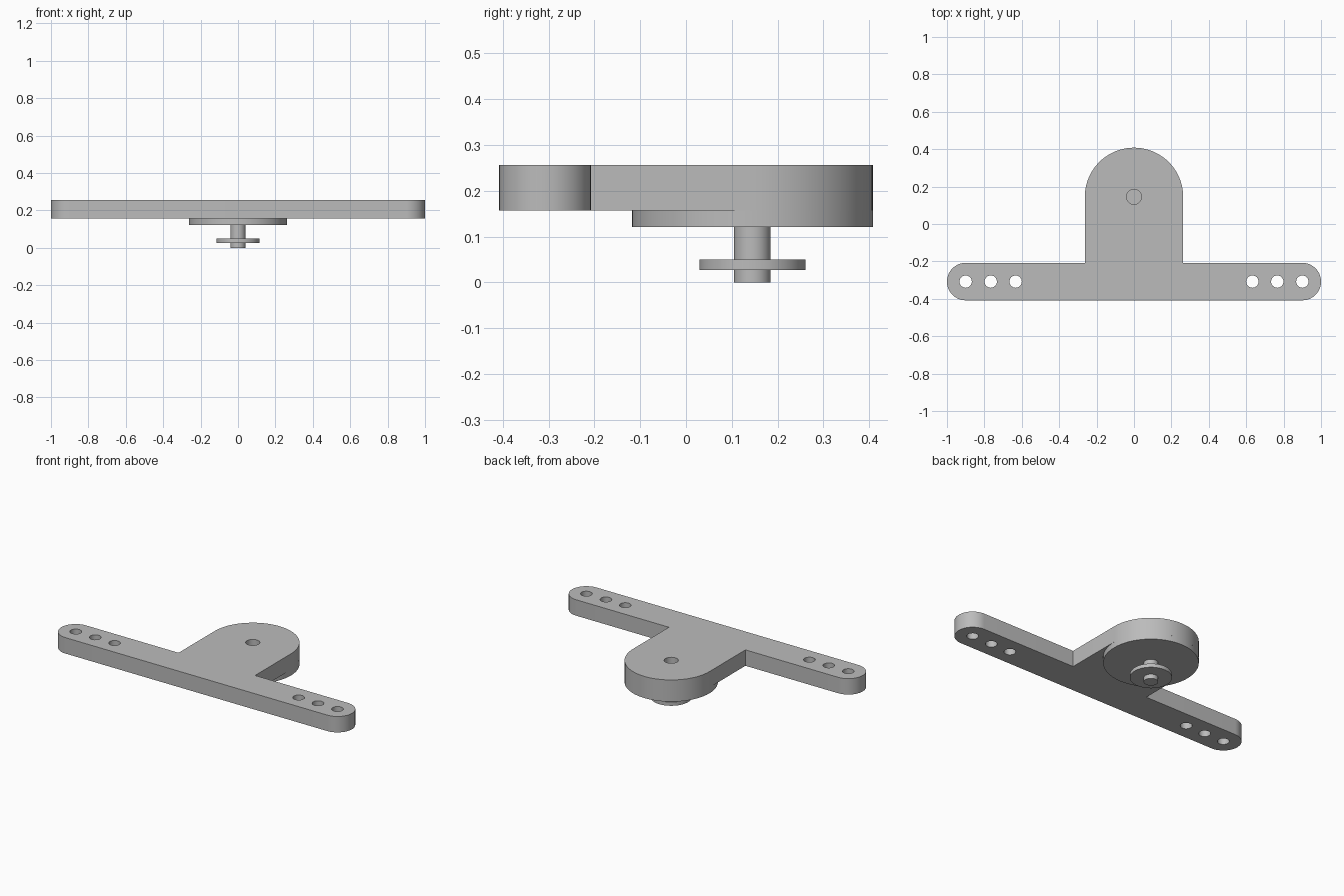
import bpy, bmesh
from math import cos, sin, pi, radians

cube = bpy.data.objects.get("Cube")
if cube:
    bpy.data.objects.remove(cube, do_unlink=True)

# Shared dimensions
HUB_Y, HUB_R = 0.145, 0.263
BAR_Y, BAR_R, BAR_X = -0.308, 0.1, 0.9
PLATE_LOW, PLATE_TOP = 0.157, 0.256
BOSS_LOW, SHAFT_R = 0.121, 0.04

metal = bpy.data.materials.new("plain_grey")
metal.use_nodes = True
grey = (0.5, 0.5, 0.5, 1)
metal.diffuse_color = grey
metal.node_tree.nodes["Principled BSDF"].inputs["Base Color"].default_value = grey


def arc(cx, cy, r, start, end, steps):
    """Points along an arc, angles in degrees."""
    angles = [radians(start + (end - start) * i / steps) for i in range(steps + 1)]
    return [(cx + r * cos(a), cy + r * sin(a)) for a in angles]


def finish(obj):
    obj.data.materials.clear()
    obj.data.materials.append(metal)
    bpy.ops.object.select_all(action="DESELECT")
    obj.select_set(True)
    bpy.context.view_layer.objects.active = obj
    bpy.ops.object.shade_smooth_by_angle(angle=radians(30))


def extrude_loops(name, loops, low, high):
    """Solid plate from an outline loop and its hole loops."""
    curve = bpy.data.curves.new(name + "_outline", "CURVE")
    curve.dimensions = "2D"
    curve.fill_mode = "BOTH"
    curve.extrude = (high - low) / 2
    for loop in loops:
        spline = curve.splines.new("POLY")
        spline.points.add(len(loop) - 1)
        for point, (x, y) in zip(spline.points, loop):
            point.co = (x, y, 0, 1)
        spline.use_cyclic_u = True
    temp = bpy.data.objects.new(name + "_outline", curve)
    bpy.context.collection.objects.link(temp)
    graph = bpy.context.evaluated_depsgraph_get()
    mesh = bpy.data.meshes.new_from_object(temp.evaluated_get(graph))
    bpy.data.objects.remove(temp, do_unlink=True)
    bm = bmesh.new()
    bm.from_mesh(mesh)
    bmesh.ops.remove_doubles(bm, verts=bm.verts, dist=0.0001)
    bmesh.ops.recalc_face_normals(bm, faces=bm.faces)
    bmesh.ops.translate(bm, verts=bm.verts, vec=(0, 0, (low + high) / 2))
    bm.to_mesh(mesh)
    bm.free()
    mesh.name = name
    obj = bpy.data.objects.new(name, mesh)
    bpy.context.collection.objects.link(obj)
    finish(obj)


def disc(name, r, low, high):
    """Upright cylinder on the hub axis."""
    bpy.ops.mesh.primitive_cylinder_add(
        vertices=64, radius=r, depth=high - low, location=(0, HUB_Y, (low + high) / 2))
    obj = bpy.context.object
    obj.name = name
    finish(obj)


# T-shaped plate: rounded tongue joined to a round-ended cross bar
bar_back = BAR_Y + BAR_R
outline = arc(0, HUB_Y, HUB_R, 0, 180, 48)
outline += [(-HUB_R, bar_back)]
outline += arc(-BAR_X, BAR_Y, BAR_R, 90, 270, 32)
outline += arc(BAR_X, BAR_Y, BAR_R, -90, 90, 32)
outline += [(HUB_R, bar_back)]

# Three screw holes per arm, and the hub hole
holes = [arc(side * x, BAR_Y, 0.033, 0, 345, 23)
         for side in (-1, 1) for x in (0.9, 0.766, 0.633)]
holes.append(arc(0, HUB_Y, SHAFT_R, 0, 348.75, 31))
extrude_loops("mounting_plate", [outline] + holes, PLATE_LOW, PLATE_TOP)

# Boss, shaft and collar under the hub
disc("round_boss", HUB_R, BOSS_LOW, PLATE_LOW)
disc("shaft", SHAFT_R, 0, BOSS_LOW)
disc("collar", 0.116, 0.027, 0.05)
